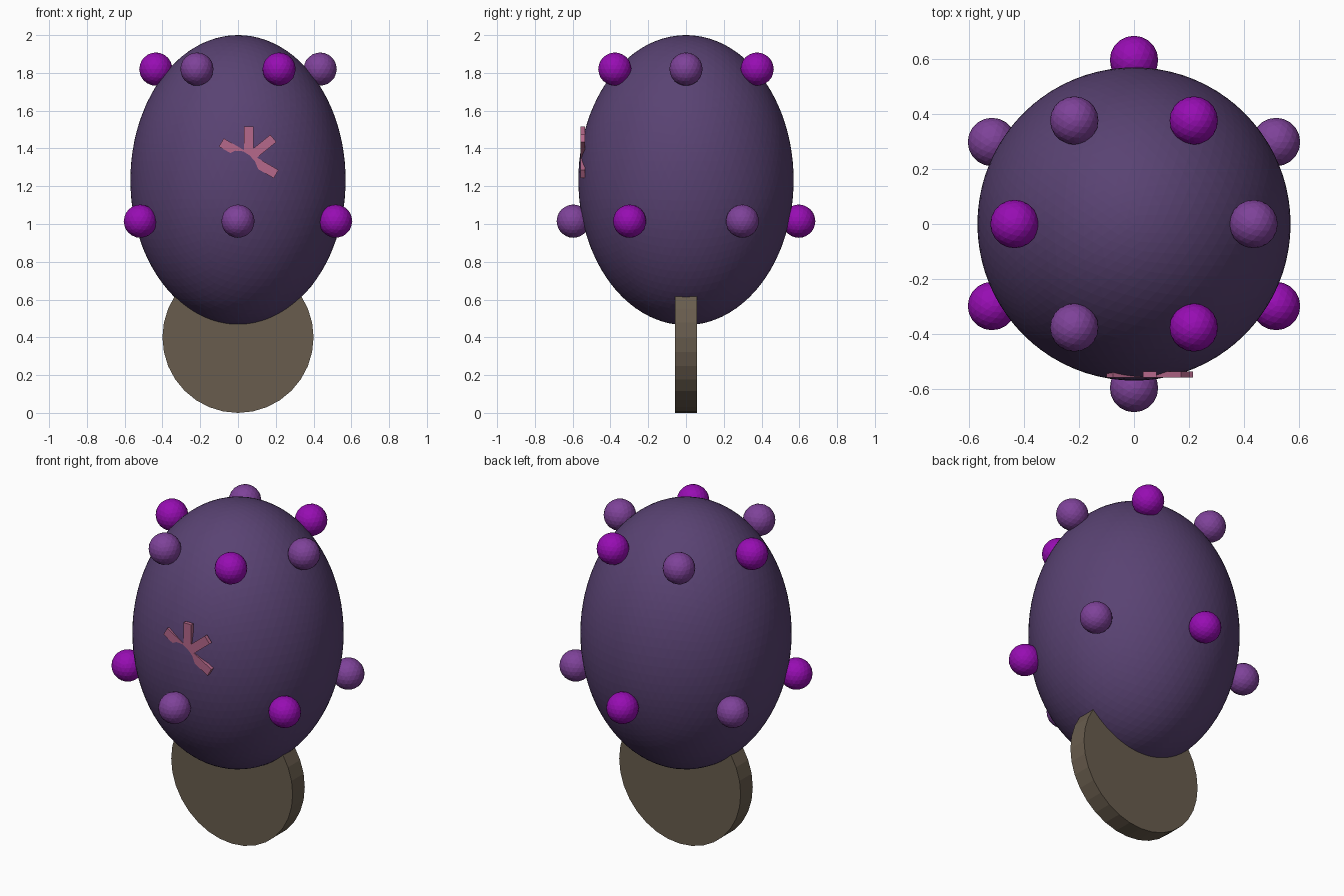
import bpy
from math import radians, cos, sin, pi

if "Cube" in bpy.data.objects:
    bpy.data.objects.remove(bpy.data.objects["Cube"])


def material(name, rgb):
    mat = bpy.data.materials.new(name)
    mat.diffuse_color = (*rgb, 1)
    mat.use_nodes = True
    mat.node_tree.nodes["Principled BSDF"].inputs["Base Color"].default_value = mat.diffuse_color
    return mat


BODY = material("dark_purple", (0.10, 0.055, 0.17))
MUTED = material("muted_purple", (0.21, 0.055, 0.32))
BRIGHT = material("bright_purple", (0.31, 0.004, 0.45))
BASE = material("brown", (0.14, 0.108, 0.075))
MARK = material("pink", (0.47, 0.14, 0.26))


def finish(name, mat):
    obj = bpy.context.object
    obj.name = name
    obj.data.materials.append(mat)
    return obj


# Egg-shaped body
bpy.ops.mesh.primitive_ico_sphere_add(subdivisions=5, radius=1, location=(0, 0, 1.2325))
body = finish("body", BODY)
body.scale = (0.57, 0.57, 0.7675)

# Upright disc the body stands on
bpy.ops.mesh.primitive_cylinder_add(vertices=32, radius=0.4, depth=0.114,
                                    location=(0, 0, 0.4), rotation=(pi / 2, 0, 0))
finish("base_disc", BASE)


# Two staggered rings of knobs, alternating colours
def knob_ring(name, ring_radius, z, start):
    for i in range(6):
        a = radians(start + 60 * i)
        bpy.ops.mesh.primitive_ico_sphere_add(
            subdivisions=3, radius=0.088,
            location=(ring_radius * cos(a), ring_radius * sin(a), z))
        finish(f"{name}_{i + 1}", BRIGHT if i % 2 else MUTED)


knob_ring("upper_knob", 0.435, 1.82, 0)
knob_ring("lower_knob", 0.597, 1.015, 30)

# Star mark on the front: three crossed bars half sunk into the body
for i, angle in enumerate((-30, 90, 39)):
    bpy.ops.mesh.primitive_cube_add(size=1, location=(0.057, -0.547, 1.348),
                                    rotation=(0, -radians(angle), 0))
    bar = finish(f"star_mark_bar_{i + 1}", MARK)
    bar.scale = (0.335, 0.022, 0.05)
